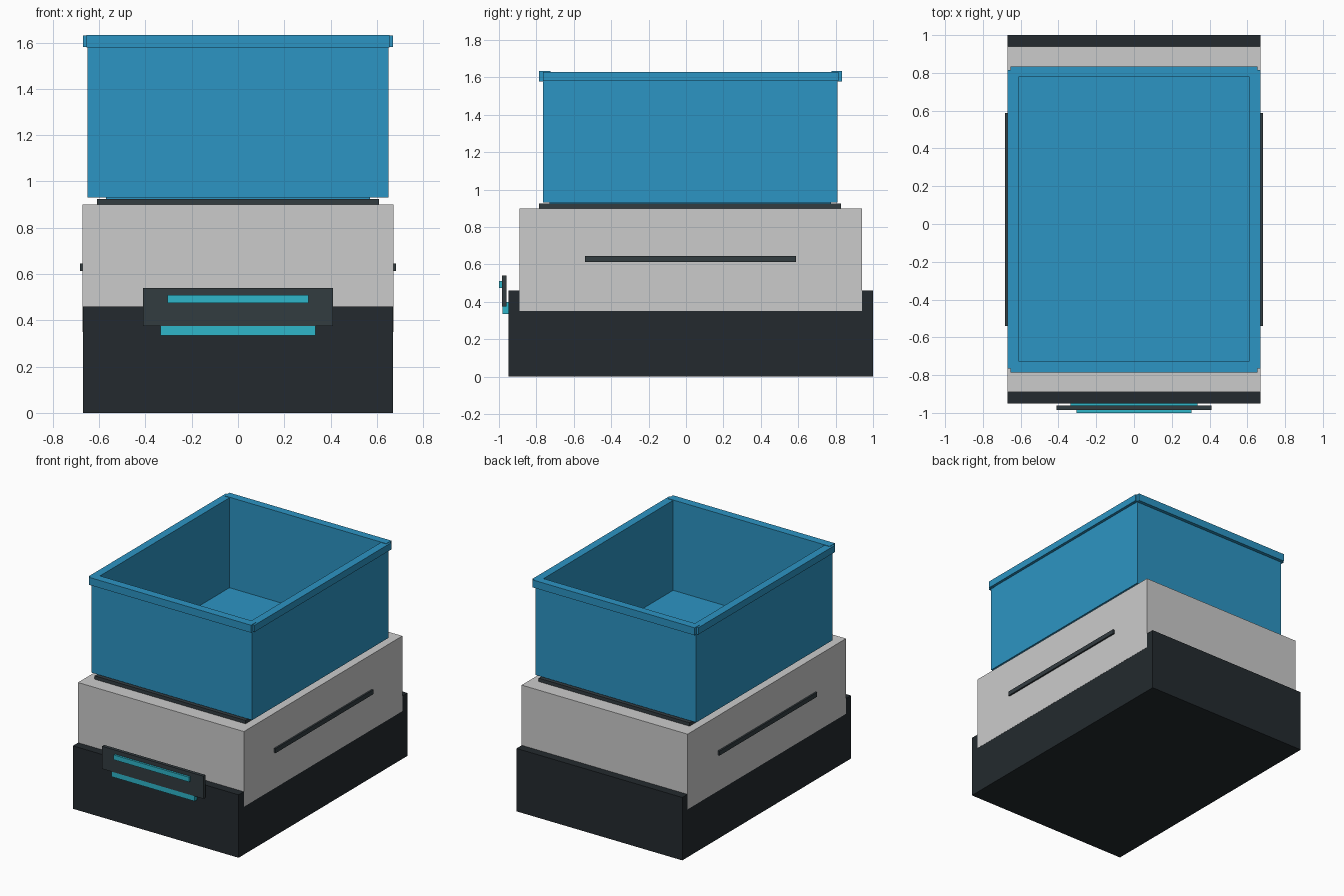
import bpy, bmesh

if "Cube" in bpy.data.objects:
    bpy.data.objects.remove(bpy.data.objects["Cube"])


def material(name, srgb):
    m = bpy.data.materials.new(name)
    m.diffuse_color = [(c / 255) ** 2.2 for c in srgb] + [1]
    m.use_nodes = True
    m.node_tree.nodes["Principled BSDF"].inputs["Base Color"].default_value = m.diffuse_color
    return m


BLUE = material("blue_plastic", (48, 147, 194))
DARK = material("charcoal", (40, 46, 50))
TRIM = material("dark_trim", (54, 62, 66))
LIGHT = material("light_grey", (200, 202, 201))
TEAL = material("teal", (50, 180, 200))


def box(name, x, y, z, mat):
    """Axis-aligned box from (min, max) ranges."""
    bm = bmesh.new()
    bmesh.ops.create_cube(bm, size=1)
    for v in bm.verts:
        v.co = [r[0] if c < 0 else r[1] for c, r in zip(v.co, (x, y, z))]
    me = bpy.data.meshes.new(name)
    bm.to_mesh(me)
    bm.free()
    me.materials.append(mat)
    ob = bpy.data.objects.new(name, me)
    bpy.context.collection.objects.link(ob)
    return ob


def wide(h):
    return (-h, h)


# Base and housing
box("base", wide(0.67), (-0.95, 1.0), (0, 0.46), DARK)
box("housing", wide(0.671), (-0.89, 0.94), (0.35, 0.90), LIGHT)

# Front control panel and accent strips
box("front_panel", wide(0.41), (-0.985, -0.96), (0.375, 0.54), TRIM)
box("panel_strip", wide(0.305), (-1.0, -0.985), (0.475, 0.51), TEAL)
box("lower_strip", wide(0.335), (-0.98, -0.95), (0.335, 0.40), TEAL)

# Seal between housing and bin
box("seal_plate", wide(0.61), (-0.785, 0.83), (0.90, 0.925), TRIM)

# Bin floor and its foot
box("bin_foot", wide(0.57), (-0.73, 0.775), (0.924, 0.935), BLUE)
box("bin_floor", wide(0.63), (-0.745, 0.79), (0.931, 0.97), BLUE)

# Bin walls and rim, left and right, with side trims
for side, s in (("left", -1), ("right", 1)):
    def span(a, b):
        return tuple(sorted((s * a, s * b)))
    box(f"{side}_wall", span(0.615, 0.65), (-0.765, 0.81), (0.93, 1.6), BLUE)
    box(f"{side}_rim", span(0.612, 0.67), (-0.765, 0.815), (1.58, 1.63), BLUE)
    box(f"{side}_trim", span(0.66, 0.683), (-0.54, 0.587), (0.612, 0.645), TRIM)

# Bin walls and rim, front and back
box("front_wall", wide(0.65), (-0.765, -0.73), (0.93, 1.6), BLUE)
box("back_wall", wide(0.65), (0.78, 0.81), (0.93, 1.6), BLUE)
box("front_rim", wide(0.655), (-0.785, -0.725), (1.578, 1.633), BLUE)
box("back_rim", wide(0.655), (0.777, 0.835), (1.578, 1.633), BLUE)
